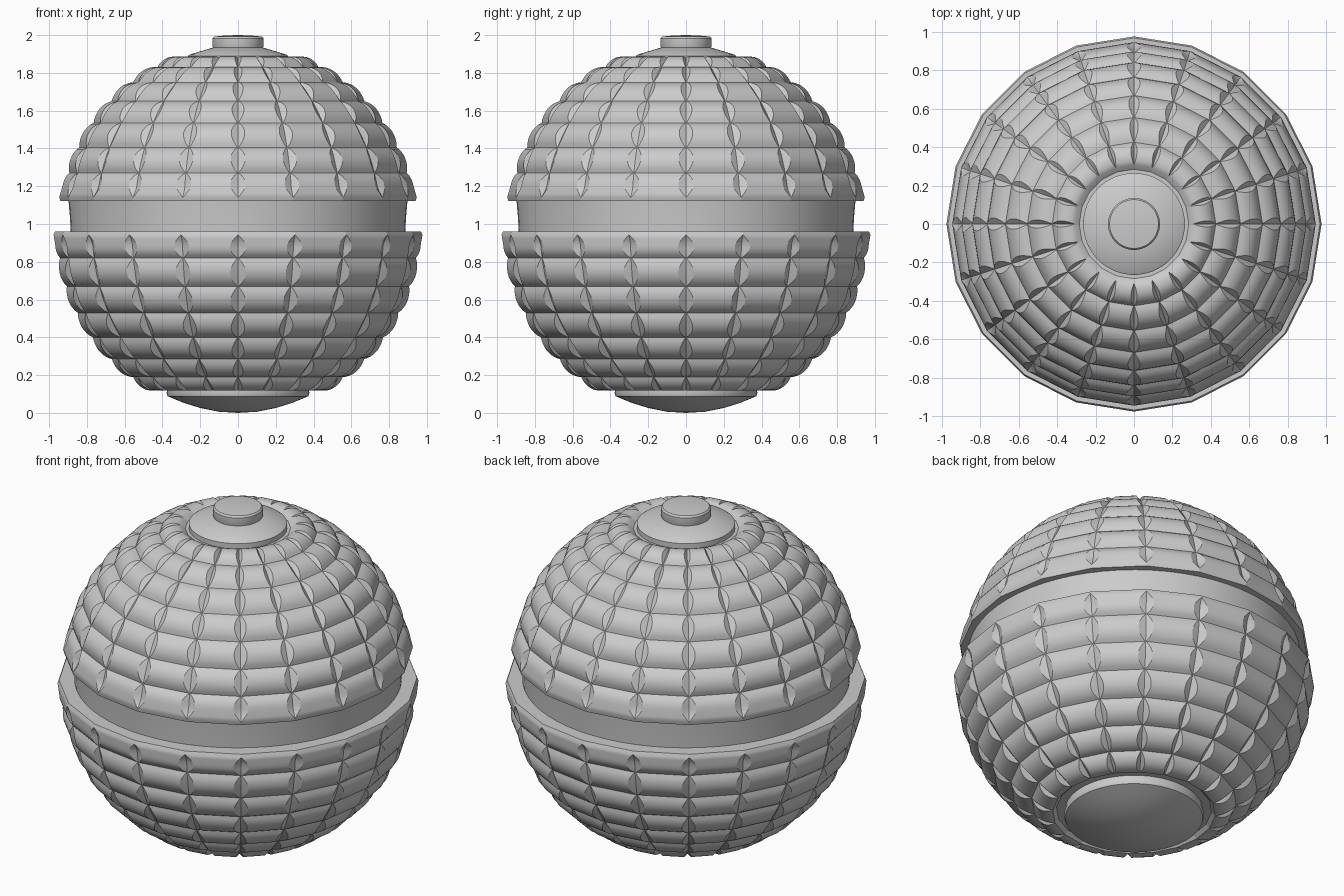
import bpy
import bmesh
from math import sin, cos, asin, pi, radians

cube = bpy.data.objects.get("Cube")
if cube:
    bpy.data.objects.remove(cube, do_unlink=True)

grey = bpy.data.materials.new("plain grey")
grey.use_nodes = True
GREY = (0.6, 0.6, 0.6, 1)
grey.diffuse_color = GREY
grey.node_tree.nodes["Principled BSDF"].inputs["Base Color"].default_value = GREY

COLUMNS = 20
STEPS = 8
PUFF = 0.024      # height of each padded panel
BEVEL = 0.14      # widest part of a groove, as a share of the panel


def finish(name, bm, angle=30):
    """Turn a bmesh into a shaded, coloured object."""
    bmesh.ops.remove_doubles(bm, verts=bm.verts, dist=0.0001)
    bmesh.ops.recalc_face_normals(bm, faces=bm.faces)
    mesh = bpy.data.meshes.new(name)
    bm.to_mesh(mesh)
    bm.free()
    mesh.materials.append(grey)
    obj = bpy.data.objects.new(name, mesh)
    bpy.context.collection.objects.link(obj)
    bpy.ops.object.select_all(action="DESELECT")
    obj.select_set(True)
    bpy.context.view_layer.objects.active = obj
    bpy.ops.object.shade_smooth_by_angle(angle=radians(angle))
    return obj


def bridge(bm, rings):
    for low, high in zip(rings, rings[1:]):
        n = len(low)
        for i in range(n):
            j = (i + 1) % n
            bm.faces.new((low[i], low[j], high[j], high[i]))


def lathe(name, profile, sides=64):
    """Spin a radius and height profile about the z axis."""
    bm = bmesh.new()
    rings = [[bm.verts.new((r * cos(2 * pi * i / sides), r * sin(2 * pi * i / sides), z))
              for i in range(sides)] for r, z in profile]
    bridge(bm, rings)
    return finish(name, bm)


def panel_ring(bm, groove_r, groove_z, plate_r, plate_z, width):
    """One ring: a groove point and two panel corners for every column."""
    ring = []
    for k in range(COLUMNS):
        a, b = (2 * pi * (k + s) / COLUMNS for s in (0, 1))
        ring.append(bm.verts.new((groove_r * cos(a), groove_r * sin(a), groove_z)))
        for u in (width, 1 - width):
            ring.append(bm.verts.new((plate_r * (cos(a) * (1 - u) + cos(b) * u),
                                      plate_r * (sin(a) * (1 - u) + sin(b) * u), plate_z)))
    return ring


def padded_shell(name, centre, radius, heights, opening, rim):
    """Spherical shell of padded panels, from its pole opening to its rim."""
    bm = bmesh.new()
    rings = [panel_ring(bm, r, z, r, z, 0.01) for r, z in opening]
    for row, (z0, z1) in enumerate(zip(heights, heights[1:])):
        last = row == len(heights) - 2
        t0, t1 = (asin((z - centre) / radius) for z in (z0, z1))
        for s in range(0 if row == 0 else 1, STEPS + 1):
            v = s / STEPS
            t = t0 + (t1 - t0) * v
            depth = max(0, sin(pi * min(1, v / (0.85 if last else 1)))) ** 0.8
            lift = depth
            if last and v > 0.42:          # the rim row stays raised
                lift = 0.65 if s == STEPS else 1
            g, p = radius + PUFF * (lift - depth), radius + PUFF * lift
            rings.append(panel_ring(bm, g * cos(t), centre + g * sin(t),
                                    p * cos(t), centre + p * sin(t),
                                    max(0.008, BEVEL * depth)))
    rings.append(panel_ring(bm, rim, heights[-1], rim, heights[-1], 0.01))
    bridge(bm, rings)
    return finish(name, bm)


# Padded halves
padded_shell("upper_shell", 1.0, 0.933,
             [1.88, 1.83, 1.75, 1.65, 1.535, 1.405, 1.27, 1.12],
             [(0.01, 1.86), (0.285, 1.86)], 0.86)
padded_shell("lower_shell", 0.965, 0.953,
             [0.12, 0.19, 0.285, 0.40, 0.53, 0.67, 0.82, 0.96],
             [(0.01, 0.14), (0.42, 0.14)], 0.86)

# Smooth waist between the halves
lathe("waist_band", [(0.885, 0.95), (0.89, 1.04), (0.898, 1.13)])

# Top lid with its button
lathe("top_lid", [(0, 1.85), (0.265, 1.85), (0.265, 1.89), (0.255, 1.897),
                  (0.13, 1.935), (0, 1.935)])
lathe("top_button", [(0, 1.92), (0.128, 1.92), (0.135, 1.94), (0.135, 1.982),
                     (0.127, 1.992), (0.07, 1.998), (0, 2.0)])

# Rounded foot
lathe("bottom_cap", [(0, 0.15), (0.37, 0.15), (0.378, 0.105), (0.372, 0.088),
                     (0.29, 0.054), (0.2, 0.026), (0.1, 0.006), (0, 0.0)])
